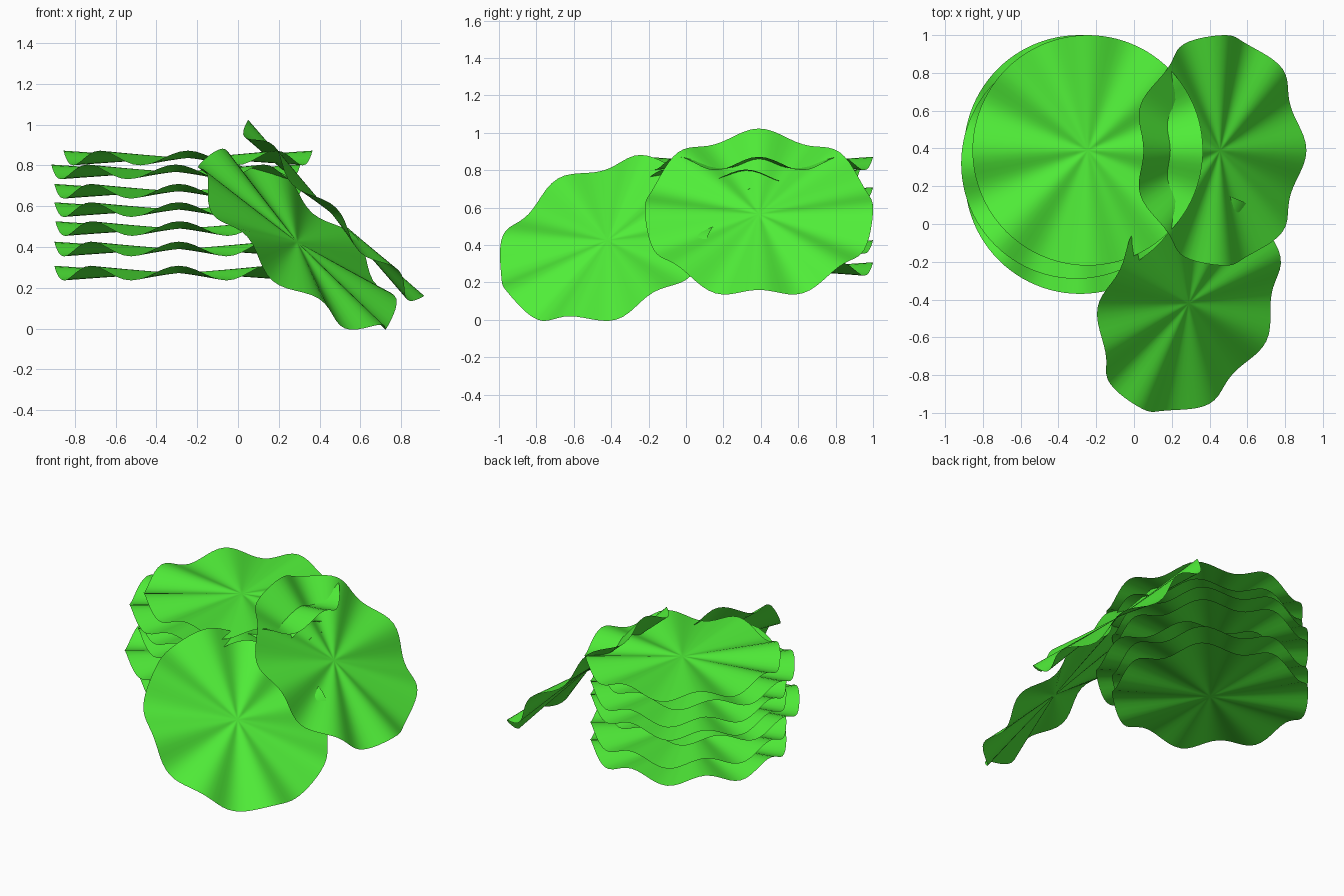
import bpy, bmesh, math

if "Cube" in bpy.data.objects:
    bpy.data.objects.remove(bpy.data.objects["Cube"])

R = 0.61        # disc radius
AMP = 0.036     # rim ripple height
WAVES = 8
SEGS = 96
RINGS = 10

green = bpy.data.materials.new("leaf_green")
green.diffuse_color = (0.08, 0.85, 0.04, 1.0)
green.use_nodes = True
green.node_tree.nodes["Principled BSDF"].inputs["Base Color"].default_value = green.diffuse_color


def wavy_disc(name, location, rotation=(0, 0, 0)):
    """Thin round sheet whose ripples grow from the centre to the rim."""
    bm = bmesh.new()
    centre = bm.verts.new((0, 0, 0))
    previous = None
    for i in range(1, RINGS + 1):
        t = i / RINGS
        ring = []
        for s in range(SEGS):
            a = 2 * math.pi * s / SEGS
            z = AMP * t ** 1.2 * math.cos(WAVES * a)
            ring.append(bm.verts.new((R * t * math.cos(a), R * t * math.sin(a), z)))
        for s in range(SEGS):
            n = (s + 1) % SEGS
            if previous is None:
                bm.faces.new((centre, ring[s], ring[n]))
            else:
                bm.faces.new((previous[s], ring[s], ring[n], previous[n]))
        previous = ring
    mesh = bpy.data.meshes.new(name)
    bm.to_mesh(mesh)
    bm.free()
    mesh.shade_smooth()
    mesh.materials.append(green)
    obj = bpy.data.objects.new(name, mesh)
    bpy.context.collection.objects.link(obj)
    obj.location = location
    obj.rotation_euler = rotation
    return obj


# Stack of seven flat slices, slightly shuffled
stack = [
    (-0.29, 0.39, 0.272),
    (-0.29, 0.39, 0.390),
    (-0.285, 0.24, 0.490),
    (-0.29, 0.39, 0.583),
    (-0.29, 0.39, 0.673),
    (-0.305, 0.32, 0.768),
    (-0.245, 0.39, 0.836),
]
for i, loc in enumerate(stack):
    wavy_disc(f"stacked_slice_{i + 1}", loc)

# Two slices leaning against the stack
tilt = math.radians(45)
wavy_disc("leaning_slice_right", (0.456, 0.39, 0.566), (0, tilt, 0))
wavy_disc("leaning_slice_front", (0.29, -0.42, 0.425), (0, tilt, math.radians(-26)))
